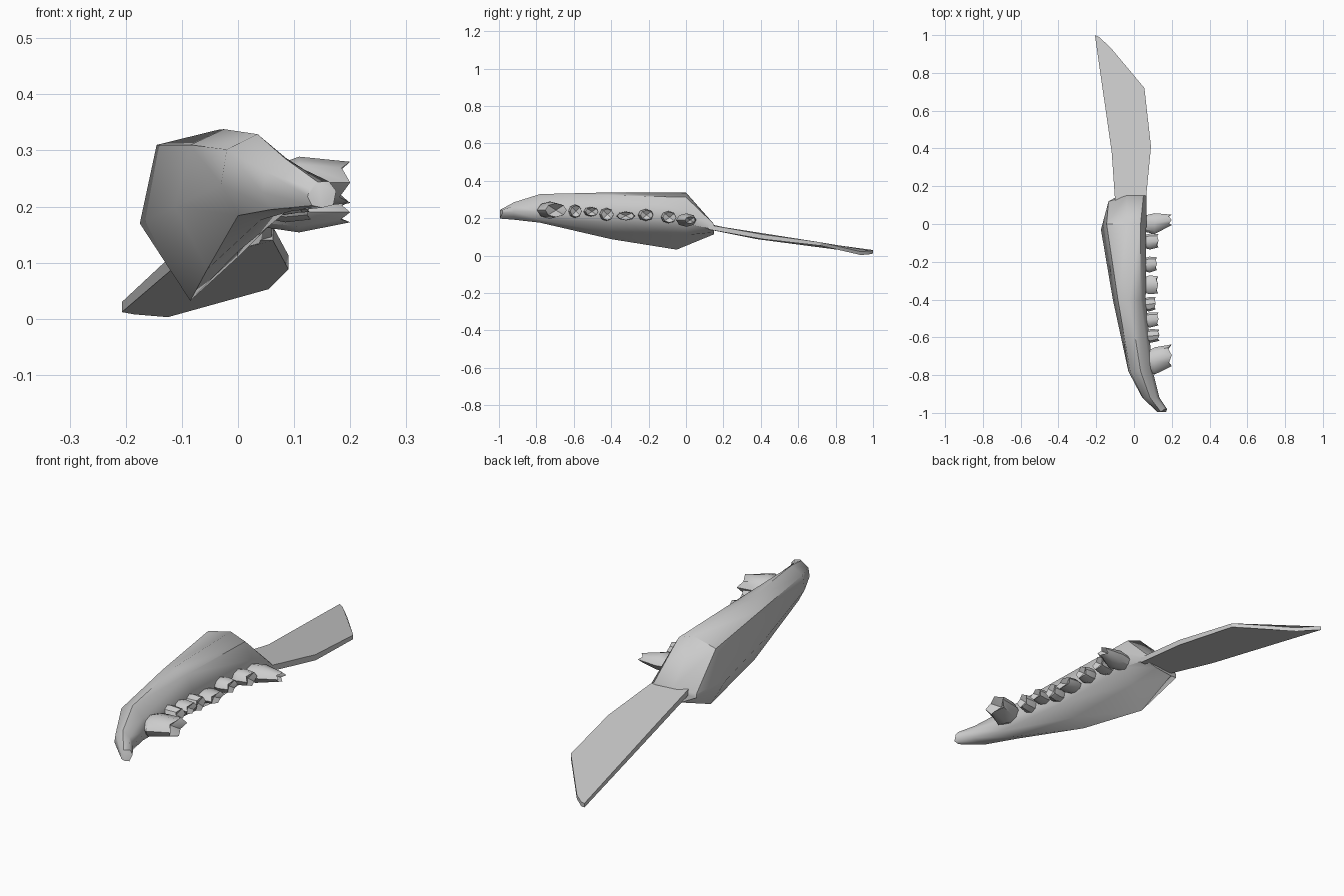
import bpy, bmesh, math, random

if "Cube" in bpy.data.objects:
    bpy.data.objects.remove(bpy.data.objects["Cube"])

random.seed(4)


def finish(name, bm, angle):
    bmesh.ops.recalc_face_normals(bm, faces=bm.faces)
    me = bpy.data.meshes.new(name)
    bm.to_mesh(me)
    bm.free()
    ob = bpy.data.objects.new(name, me)
    bpy.context.collection.objects.link(ob)
    bpy.ops.object.select_all(action='DESELECT')
    ob.select_set(True)
    bpy.context.view_layer.objects.active = ob
    bpy.ops.object.shade_smooth_by_angle(angle=math.radians(angle))
    return ob


def loft(rings, dent=None):
    """Skin a list of equal rings; close both ends (the last to a dent point if given)."""
    bm = bmesh.new()
    vs = [[bm.verts.new(p) for p in r] for r in rings]
    n = len(vs[0])
    for a, b in zip(vs, vs[1:]):
        for i in range(n):
            j = (i + 1) % n
            bm.faces.new((a[i], a[j], b[j], b[i]))
    bm.faces.new(vs[0])
    if dent:
        c = bm.verts.new(dent)
        for i in range(n):
            bm.faces.new((vs[-1][i], vs[-1][(i + 1) % n], c))
    else:
        bm.faces.new(vs[-1])
    return bm


# jaw body: (x, z) sections from the front tip to the back, clockwise from top left
sections = [
    (-0.995, [(.128, .232), (.142, .244), (.162, .245), (.175, .228),
              (.17, .203), (.15, .198), (.132, .202), (.124, .218)]),
    (-0.92, [(.05, .262), (.085, .285), (.118, .266), (.135, .235),
             (.125, .205), (.095, .192), (.06, .195), (.044, .225)]),
    (-0.78, [(-.02, .302), (.035, .329), (.085, .287), (.1, .235),
             (.085, .19), (.04, .176), (0, .184), (-.03, .24)]),
    (-0.4, [(-.085, .31), (-.025, .338), (.035, .322), (.062, .24),
            (.05, .18), (0, .12), (-.055, .088), (-.112, .2)]),
    (0.0, [(-.145, .31), (-.035, .337), (.035, .312), (.065, .24),
           (.06, .17), (0, .11), (-.085, .032), (-.175, .17)]),
    (0.15, [(-.135, .155), (-.04, .168), (.05, .168), (.065, .156),
            (.06, .14), (0, .124), (-.08, .114), (-.135, .138)]),
]
rings = [[[x, y, z] for x, z in pts] for y, pts in sections]
rings[0][3][1] = rings[0][2][1] = -0.98
rings[4][6][1], rings[4][7][1] = -0.05, -0.03
rings[5][0][1] = rings[5][7][1] = 0.12
finish("jaw_body", loft(rings), 50)

# flat handle blade, thickened from its outline
outline = [(-.10, .12, .145), (-.118, .38, .088), (-.207, 1.0, .012),
           (-.185, .99, .008), (-.125, .935, .003), (.055, .72, .053),
           (.09, .41, .088), (.062, .12, .14)]
lower = [(x, y, z) for x, y, z in outline]
upper = [(x, y, z + (.018 if y > .6 else .025)) for x, y, z in outline]
finish("handle_blade", loft([lower, upper]), 30)

# teeth pointing sideways: y, z, half width, half height, tip x, tip scale, tip y shift
teeth = [
    (-.725, .243, .072, .046, .20, .80, .03),
    (-.593, .237, .036, .036, .135, .85, .005),
    (-.508, .235, .040, .026, .13, .85, .005),
    (-.425, .220, .038, .035, .115, .85, .005),
    (-.322, .212, .050, .024, .128, .9, 0),
    (-.215, .217, .042, .032, .122, .8, .005),
    (-.093, .205, .042, .033, .13, .85, .005),
    (.002, .190, .055, .036, .20, .5, .02),
]
SIDES = 8
for k, (y, z, w, h, tip, taper, shift) in enumerate(teeth):
    def ring(x, s, dy, jag):
        pts = []
        for i in range(SIDES):
            a = 2 * math.pi * i / SIDES
            pts.append((x - (jag if i % 2 else 0) * random.uniform(.6, 1),
                        y + dy + s * w * math.cos(a), z + s * h * math.sin(a)))
        return pts
    root = 0.07 if y < -.65 else 0.035
    span = tip - .06
    rs = [ring(root, .7, 0, 0), ring(.06 + span * .35, 1, 0, 0),
          ring(tip, taper, shift, span * .16)]
    bm = loft(rs, (tip - span * .3, y + shift, z))
    finish("tooth_%d" % (k + 1), bm, 40)
